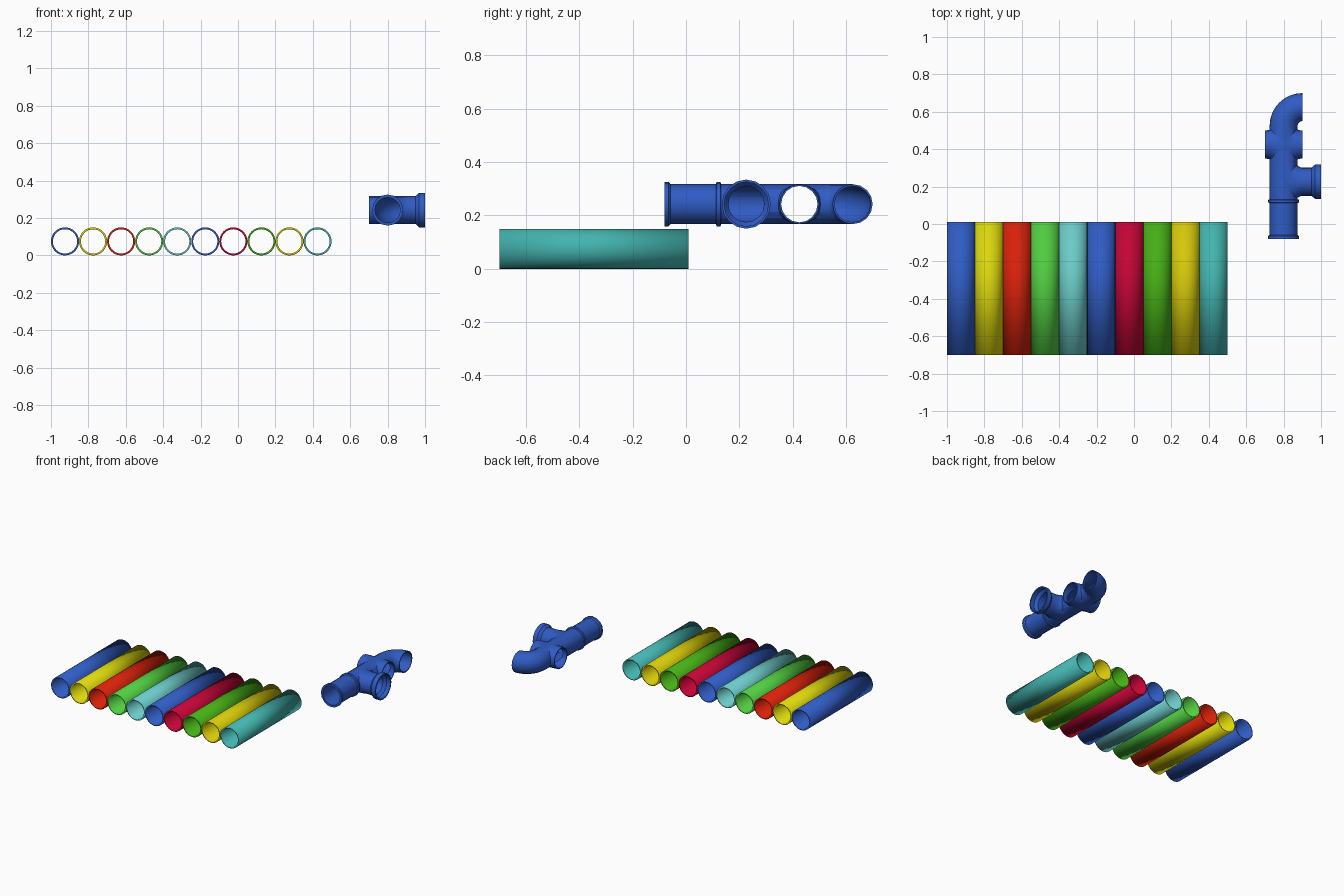
import bpy, bmesh
from math import sin, cos, pi, radians
from mathutils import Vector

if "Cube" in bpy.data.objects:
    bpy.data.objects.remove(bpy.data.objects["Cube"])


def material(name, rgb):
    """Material from a display colour, converted to linear values."""
    m = bpy.data.materials.new(name)
    m.diffuse_color = (*(c ** 2.2 for c in rgb), 1)
    m.use_nodes = True
    m.node_tree.nodes["Principled BSDF"].inputs["Base Color"].default_value = m.diffuse_color
    return m


def loft(name, rings, sides, mat, loop=False):
    """Skin rings of (centre, heading angle in the xy plane, half width, half height)."""
    bm = bmesh.new()
    loops = []
    for c, a, w, h in rings:
        side = Vector((sin(a), -cos(a), 0))
        loops.append([bm.verts.new(Vector(c) + side * w * cos(t) + Vector((0, 0, h * sin(t))))
                      for t in (2 * pi * k / sides for k in range(sides))])
    pairs = list(zip(loops, loops[1:]))
    if loop:
        pairs.append((loops[-1], loops[0]))
    for p, q in pairs:
        for k in range(sides):
            n = (k + 1) % sides
            bm.faces.new((p[k], p[n], q[n], q[k]))
    if not loop:
        bm.faces.new(loops[0])
        bm.faces.new(loops[-1])
    bmesh.ops.recalc_face_normals(bm, faces=bm.faces)
    me = bpy.data.meshes.new(name)
    bm.to_mesh(me)
    bm.free()
    ob = bpy.data.objects.new(name, me)
    bpy.context.collection.objects.link(ob)
    me.materials.append(mat)
    return ob


def activate(ob):
    bpy.ops.object.select_all(action='DESELECT')
    ob.select_set(True)
    bpy.context.view_layer.objects.active = ob


def combine(ob, other, op):
    activate(ob)
    mod = ob.modifiers.new(op, 'BOOLEAN')
    mod.operation, mod.solver, mod.object = op, 'EXACT', other
    bpy.ops.object.modifier_apply(modifier=mod.name)
    bpy.data.objects.remove(other)


blue = material("blue", (0.20, 0.36, 0.76))
yellow = material("yellow", (0.86, 0.84, 0.08))
red = material("red", (0.84, 0.15, 0.07))
green = material("green", (0.32, 0.80, 0.26))
aqua = material("aqua", (0.42, 0.79, 0.78))
crimson = material("crimson", (0.76, 0.05, 0.22))
leaf = material("leaf_green", (0.28, 0.68, 0.11))
gold = material("gold", (0.83, 0.78, 0.07))
teal = material("teal", (0.27, 0.70, 0.68))

# row of ten hollow pipes, shaded softly over the rims
for i, mat in enumerate((blue, yellow, red, green, aqua, blue, crimson, leaf, gold, teal)):
    x = -0.925 + 0.15 * i
    section = ((-0.70, 0.075), (0.01, 0.075), (0.01, 0.065), (-0.70, 0.065))
    pipe = loft(f"pipe_{i + 1}", [((x, y, 0.075), pi / 2, r, r) for y, r in section],
                32, mat, loop=True)
    activate(pipe)
    bpy.ops.object.shade_smooth()

# fitting: collared run with elbow, side tee and cross bore
CX, CZ, S = 0.80, 0.2425, 16


def run(name, profile, r, extra):
    rings = [((CX, y, CZ), pi / 2, q, q) for y, q in profile]
    for k in range(9):
        a = pi / 2 * k / 8
        rings.append(((0.90 - 0.1 * cos(a), 0.525 + 0.1 * sin(a), CZ), pi / 2 - a, r, r))
    if extra:
        rings.append(((0.90 + extra, 0.625, CZ), 0, r, r))
    return loft(name, rings, S, blue)


def branch(name, y, profile):
    return loft(name, [((x, y, CZ), 0, w, h) for x, w, h in profile], S, blue)


fitting = run("pipe_fitting", [(-0.08, 0.083), (-0.065, 0.083), (-0.058, 0.075), (0.112, 0.075),
                               (0.115, 0.083), (0.129, 0.083), (0.132, 0.075)], 0.075, 0)
tee = branch("tee", 0.226, [(0.80, 0.10, 0.0745), (0.862, 0.098, 0.0745), (0.876, 0.085, 0.0745),
                            (0.895, 0.0755, 0.0745), (0.95, 0.0755, 0.0755),
                            (0.968, 0.092, 0.092), (1.0, 0.092, 0.092)])
cross = branch("cross", 0.425, [(0.70, 0.075, 0.0746), (0.72, 0.077, 0.0746), (0.74, 0.087, 0.0746),
                                (0.86, 0.087, 0.0746), (0.88, 0.077, 0.0746), (0.90, 0.075, 0.0746)])
for part in (tee, cross):
    combine(fitting, part, 'UNION')

# hollow the fitting
bores = (run("run_bore", [(-0.09, 0.068)], 0.068, 0.01),
         branch("tee_bore", 0.226, [(0.80, 0.0675, 0.0675), (0.95, 0.0675, 0.0675),
                                    (0.97, 0.083, 0.083), (1.01, 0.083, 0.083)]),
         branch("cross_bore", 0.425, [(0.69, 0.0683, 0.0683), (0.91, 0.0683, 0.0683)]))
for bore in bores:
    combine(fitting, bore, 'DIFFERENCE')
activate(fitting)
bpy.ops.object.shade_smooth_by_angle(angle=radians(35))
